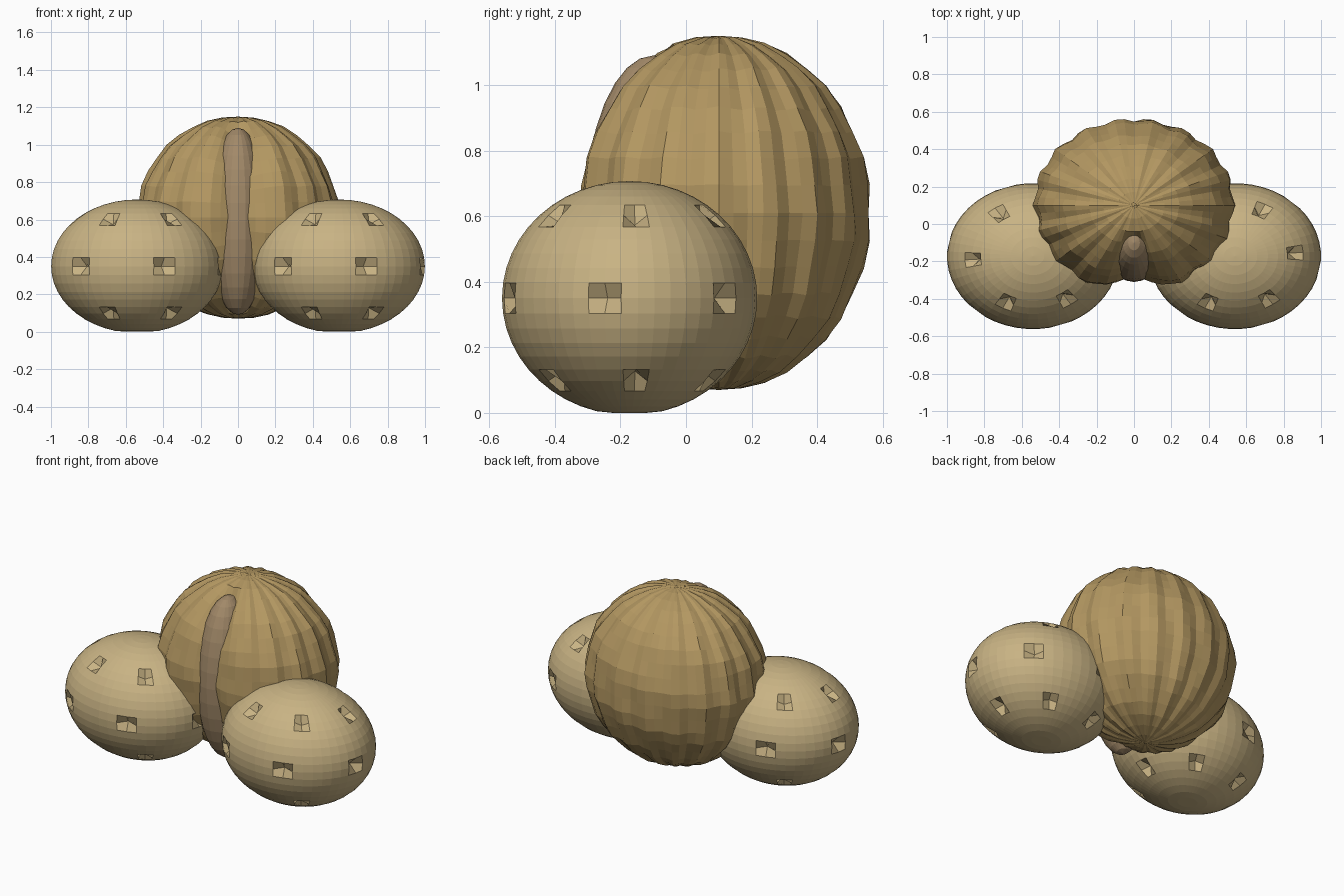
import bpy, bmesh
from math import sin, cos, pi, radians, atan2, hypot, exp

if "Cube" in bpy.data.objects:
    bpy.data.objects.remove(bpy.data.objects["Cube"])


def material(name, rgb):
    m = bpy.data.materials.new(name)
    m.diffuse_color = (*rgb, 1)
    m.use_nodes = True
    m.node_tree.nodes["Principled BSDF"].inputs["Base Color"].default_value = m.diffuse_color
    return m


def ball(name, centre, radii, segs, rings, mat, shape=None):
    """Ellipsoid of flat faces; shape(longitude, latitude) scales each vertex."""
    bm = bmesh.new()
    bmesh.ops.create_uvsphere(bm, u_segments=segs, v_segments=rings, radius=1)
    for v in bm.verts:
        x, y, z = v.co
        s = shape(atan2(y, x), atan2(z, hypot(x, y))) if shape else 1
        v.co = [centre[i] + radii[i] * v.co[i] * s for i in range(3)]
        v.co.z = max(v.co.z, 0)
    me = bpy.data.meshes.new(name)
    bm.to_mesh(me)
    bm.free()
    ob = bpy.data.objects.new(name, me)
    bpy.context.collection.objects.link(ob)
    me.materials.append(mat)
    return ob


tan = material("potato_skin", (0.58, 0.45, 0.23))
brown = material("walnut_shell", (0.45, 0.31, 0.12))
dull = material("seam", (0.36, 0.25, 0.14))

# Potatoes: single vertices pressed in to make the eyes
SEGS, RINGS, TURN = 48, 24, radians(3.75)


def potato_eyes(lon, lat):
    step = round(lon / (2 * pi / SEGS)) % 8
    ring = round(lat / (pi / RINGS))
    if (ring == 0 and step == 6) or (abs(ring) == 6 and step == 0):
        return 0.88
    return 1


for side, x in (("left", -0.54), ("right", 0.54)):
    ob = ball(side + "_potato", (0, 0, 0.35), (1, 1, 0.357), SEGS, RINGS, tan, potato_eyes)
    # quarter-step turn before stretching to the oval plan
    for v in ob.data.vertices:
        a, b = v.co.x, v.co.y
        v.co.x = x + 0.46 * (a * cos(TURN) - b * sin(TURN))
        v.co.y = -0.172 + 0.39 * (a * sin(TURN) + b * cos(TURN))


# Walnut body: meridian ridges, slight waviness and a front groove
def walnut_ridges(lon, lat):
    c = cos(lat)
    s = 1 + 0.022 * c * cos(18 * lon + 0.5 * sin(5 * lat))
    s += 0.010 * c * sin(13 * lat + 3 * lon)
    off = (lon + pi / 2) / radians(15)
    if abs(lat) < 1.2:
        s -= 0.16 * exp(-off ** 4) * c ** 0.5
    return s


ball("walnut_body", (0, 0.10, 0.61), (0.53, 0.46, 0.54), 64, 20, brown, walnut_ridges)

# Seam filling the front groove
ball("walnut_seam", (0, -0.10, 0.59), (0.16, 0.21, 0.50), 24, 16, dull)
